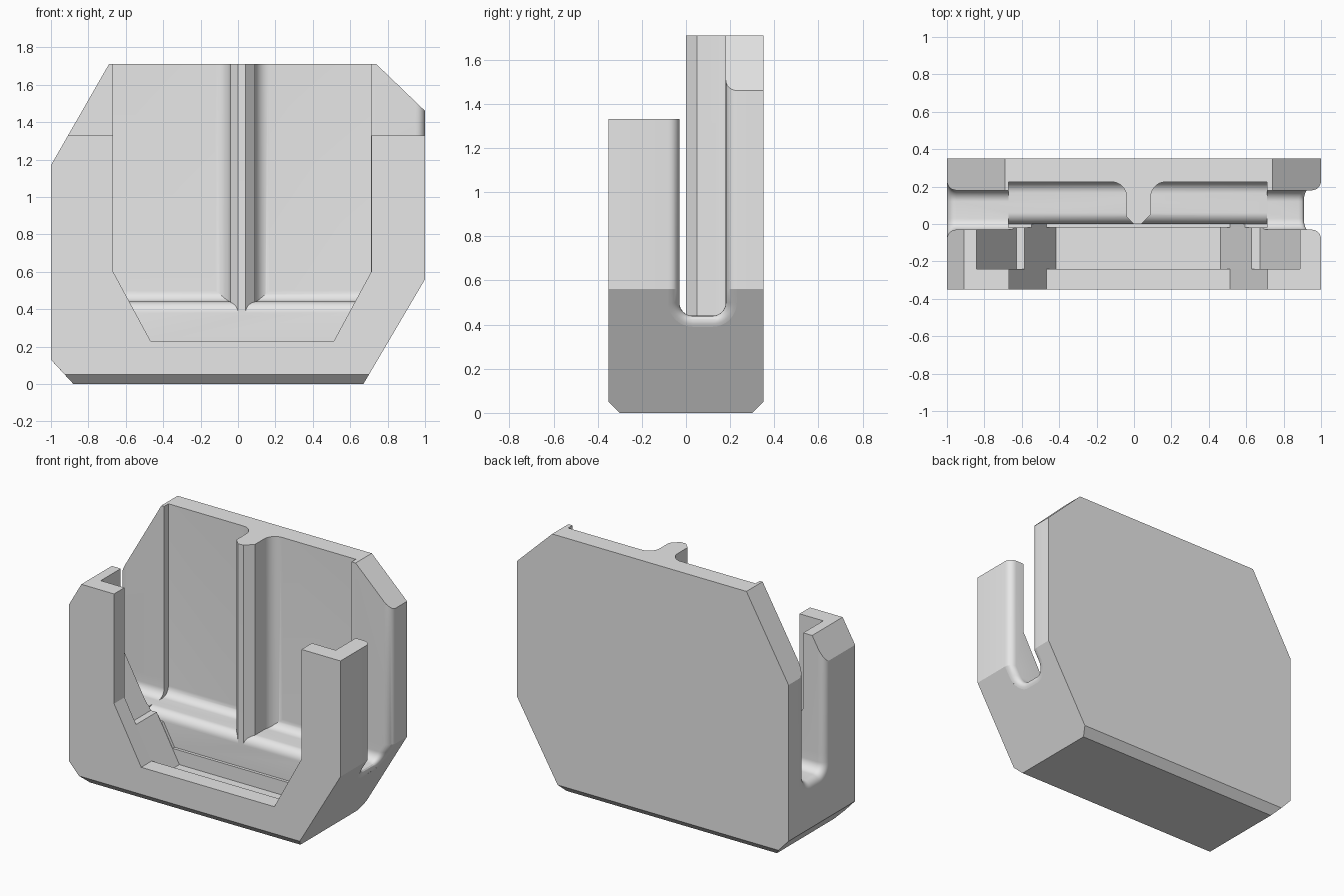
import bpy, bmesh, math

cube = bpy.data.objects.get("Cube")
if cube:
    bpy.data.objects.remove(cube, do_unlink=True)

grey = bpy.data.materials.new("light_grey")
grey.use_nodes = True
grey.diffuse_color = (0.8, 0.8, 0.8, 1)
grey.node_tree.nodes["Principled BSDF"].inputs["Base Color"].default_value = (0.8, 0.8, 0.8, 1)

TOP = 1.71
MID = 0.0225   # centre line of the front opening


def loft(name, rings):
    """Closed solid through rings that have equal point counts."""
    bm = bmesh.new()
    loops = [[bm.verts.new(p) for p in ring] for ring in rings]
    for a, b in zip(loops, loops[1:]):
        for i in range(len(a)):
            j = (i + 1) % len(a)
            bm.faces.new((a[i], a[j], b[j], b[i]))
    bm.faces.new(loops[0])
    bm.faces.new(loops[-1])
    bmesh.ops.recalc_face_normals(bm, faces=bm.faces[:])
    mesh = bpy.data.meshes.new(name)
    bm.to_mesh(mesh)
    bm.free()
    mesh.materials.append(grey)
    obj = bpy.data.objects.new(name, mesh)
    bpy.context.collection.objects.link(obj)
    return obj


def along_y(name, profile, y0, y1):
    return loft(name, [[(x, y, z) for x, z in profile] for y in (y0, y1)])


def along_x(name, profile, x0, x1):
    return loft(name, [[(x, y, z) for y, z in profile] for x in (x0, x1)])


def arc(cx, cy, r, start, end, steps=10):
    angles = [math.radians(start + (end - start) * i / steps) for i in range(steps + 1)]
    return [(cx + r * math.cos(a), cy + r * math.sin(a)) for a in angles]


def combine(body, other, operation):
    mod = body.modifiers.new(other.name, 'BOOLEAN')
    mod.operation = operation
    mod.solver = 'EXACT'
    mod.object = other
    bpy.context.view_layer.objects.active = body
    bpy.ops.object.modifier_apply(modifier=mod.name)
    bpy.data.objects.remove(other, do_unlink=True)


def mirrored(half):
    """Complete a half profile, given as distances from the centre line."""
    return [(MID - d, z) for d, z in half] + [(MID + d, z) for d, z in reversed(half)]


# Block with clipped corners and chamfered lower edges
def outline(y, left, right, bottom):
    pts = [(left, bottom), (right, bottom), (1, 0.56), (1, 1.46), (0.74, TOP),
           (-0.69, TOP), (-1, 1.17), (-1, 0.13)]
    return [(x, y, z) for x, z in pts]


holder = loft("holder_body", [
    outline(-0.35, -0.926, 0.70, 0.05), outline(-0.30, -0.88, 0.67, 0),
    outline(0.30, -0.88, 0.67, 0), outline(0.35, -0.926, 0.70, 0.05)])


# Side-to-side slot with rounded floor and rounded-over ends
def slot_ring(side, depth, offset):
    r = 0.06 + offset
    y0, y1, z0 = -0.03 - offset, 0.18 + offset, 0.44 - offset
    pts = [(y0, 2), (y0, 0.56)] + arc(y0 + r, z0 + r, r, 180, 270)
    pts += arc(y1 - r, z0 + r, r, 270, 360) + [(y1, 0.56), (y1, 2)]
    ring = []
    for y, z in pts:
        edge = 1 - max(0, 0.56 - z) * 0.59 if side > 0 else 1
        ring.append((side * (edge - depth), y, z))
    return ring


def flare(side, r=0.05, steps=6):
    rings = []
    for i in range(steps + 1):
        a = math.radians(90 * i / steps)
        rings.append(slot_ring(side, r * (1 - math.sin(a)), r * (1 - math.cos(a))))
    return rings + [slot_ring(side, -0.2, r)]


slot = loft("slot_cutter", list(reversed(flare(-1))) + flare(1))

# Pocket in the back wall, with a rounded front lip
pocket_profile = [(-0.02, 2), (-0.02, 0.38)] + arc(0.06, 0.38, 0.06, 180, 90)
pocket_profile += arc(0.165, 0.50, 0.06, 270, 360) + [(0.225, 2)]
pocket = along_x("pocket_cutter", pocket_profile, -0.67, 0.71)

# Space above the two front arms
arm_top = along_x("arm_top_cutter", [(-0.5, 1.33), (0.05, 1.33), (0.05, 2), (-0.5, 2)], -1.2, 1.2)

# Front window and the wider recess behind it
window = along_y("window_cutter", mirrored([(0.69, 2), (0.69, 0.60), (0.49, 0.23)]), -0.5, 0)
recess = along_y("recess_cutter", mirrored(
    [(0.865, 2), (0.865, 0.83), (0.65, 0.44), (0.607, 0.44), (0.44, 0.135)]), -0.24, -0.02)

for cutter in (slot, pocket, arm_top, window, recess):
    combine(holder, cutter, 'DIFFERENCE')

# Central rib, filleted into the back wall and chamfered at the front
rib_profile = [(-0.12, 0.25)] + arc(-0.12, 0.145, 0.08, 90, 0)
rib_profile += [(-0.04, 0.04), (0, 0), (0.04, 0), (0.09, 0.05)]
rib_profile += arc(0.17, 0.145, 0.08, 180, 90) + [(0.17, 0.25)]
rib = loft("centre_rib", [[(x, y, z) for x, y in rib_profile] for z in (0.36, TOP)])
combine(holder, rib, 'UNION')

# Smooth the fillets and keep the corners crisp
bpy.ops.object.select_all(action='DESELECT')
holder.select_set(True)
bpy.context.view_layer.objects.active = holder
bpy.ops.object.shade_smooth_by_angle(angle=math.radians(25))
